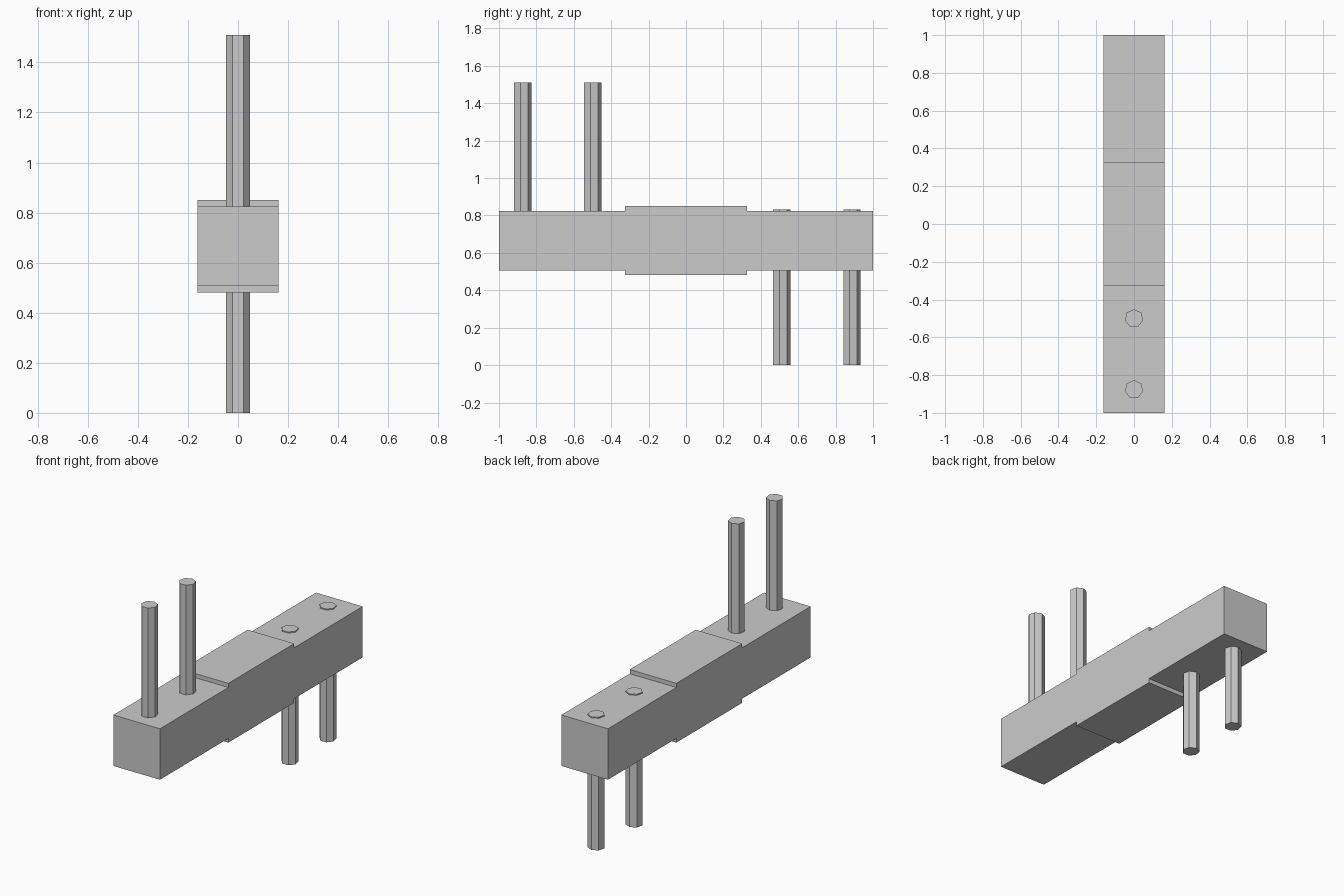
import bpy, bmesh, math
from mathutils import Vector

old = bpy.data.objects.get("Cube")
if old:
    bpy.data.objects.remove(old, do_unlink=True)

grey = bpy.data.materials.new("plain_grey")
grey.use_nodes = True
colour = (0.6, 0.6, 0.6, 1)
grey.diffuse_color = colour
grey.node_tree.nodes["Principled BSDF"].inputs["Base Color"].default_value = colour


def prism(name, outline, offset):
    """Extrude a flat outline into a closed solid."""
    bm = bmesh.new()
    base = bm.faces.new([bm.verts.new(p) for p in outline])
    ext = bmesh.ops.extrude_face_region(bm, geom=[base], use_keep_orig=True)
    tip = [v for v in ext["geom"] if isinstance(v, bmesh.types.BMVert)]
    bmesh.ops.translate(bm, verts=tip, vec=Vector(offset))
    bmesh.ops.recalc_face_normals(bm, faces=bm.faces)
    mesh = bpy.data.meshes.new(name)
    bm.to_mesh(mesh)
    bm.free()
    mesh.materials.append(grey)
    obj = bpy.data.objects.new(name, mesh)
    bpy.context.collection.objects.link(obj)


# Bar with a raised middle block, as one stepped side profile
half_width, step = 0.161, 0.325
low, high, mid_low, mid_high = 0.507, 0.825, 0.481, 0.851
top = [(-1, high), (-step, high), (-step, mid_high),
       (step, mid_high), (step, high), (1, high)]
bottom = [(1, low), (step, low), (step, mid_low),
          (-step, mid_low), (-step, low), (-1, low)]
prism("body_bar", [(-half_width, y, z) for y, z in top + bottom],
      (2 * half_width, 0, 0))


# Seven-sided pins, flat side to the front
def pin(name, y, z0, z1, radius=0.049, sides=7):
    ring = [math.pi / 2 + i * math.tau / sides for i in range(sides)]
    prism(name, [(radius * math.cos(a), y + radius * math.sin(a), z0) for a in ring],
          (0, 0, z1 - z0))


for i, y in enumerate((-0.875, -0.5)):
    pin(f"upper_pin_{i + 1}", y, 0.68, 1.51)
for i, y in enumerate((0.51, 0.885)):
    pin(f"lower_pin_{i + 1}", y, 0, 0.832)
